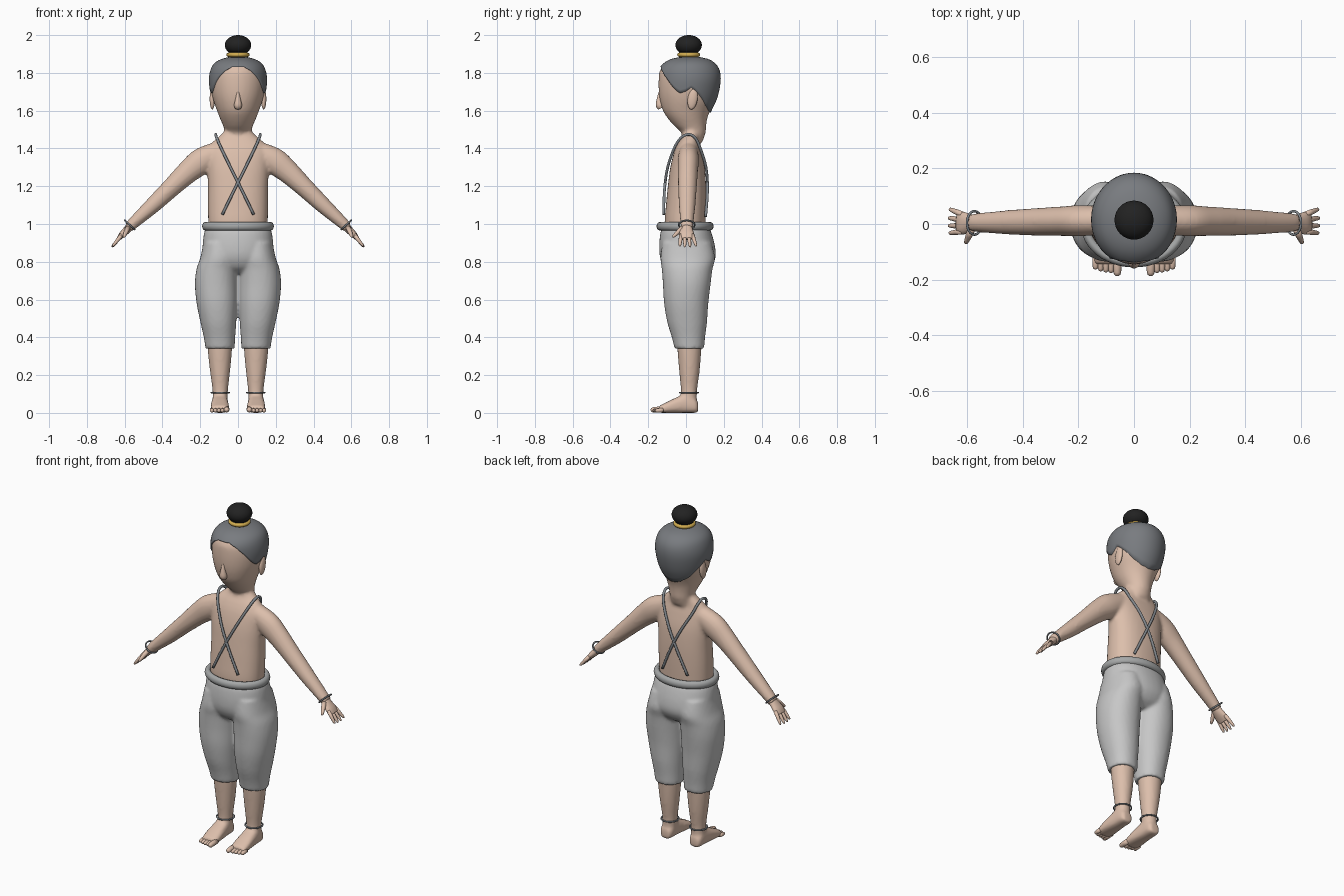
import bpy, bmesh, math
from mathutils import Vector

if "Cube" in bpy.data.objects:
    bpy.data.objects.remove(bpy.data.objects["Cube"])

X, Y, Z = Vector((1, 0, 0)), Vector((0, 1, 0)), Vector((0, 0, 1))


def mat(name, r, g, b):
    m = bpy.data.materials.new(name)
    m.diffuse_color = (r, g, b, 1)
    m.use_nodes = True
    m.node_tree.nodes["Principled BSDF"].inputs["Base Color"].default_value = m.diffuse_color
    return m


SKIN = mat("skin", .72, .52, .41)
CLOTH = mat("pale cloth", .57, .57, .57)
BAND = mat("waistband grey", .38, .39, .39)
CORD = mat("cord grey", .22, .24, .26)
HAIR = mat("grey hair", .19, .2, .215)
BLACK = mat("black bun", .016, .016, .016)
GOLD = mat("gold", .65, .42, .08)


def finish(bm, name, material, remesh=0, smooth=4):
    bmesh.ops.recalc_face_normals(bm, faces=bm.faces)
    for f in bm.faces:
        f.smooth = True
    me = bpy.data.meshes.new(name)
    bm.to_mesh(me)
    bm.free()
    me.materials.append(material)
    ob = bpy.data.objects.new(name, me)
    bpy.context.collection.objects.link(ob)
    if remesh:
        r = ob.modifiers.new("fuse", 'REMESH')
        r.mode = 'VOXEL'
        r.voxel_size = remesh
        r.use_smooth_shade = True
        s = ob.modifiers.new("soften", 'SMOOTH')
        s.factor = .5
        s.iterations = smooth
    return ob


def resample(rows, k=4):
    """Catmull-Rom through rows of numbers."""
    out, n = [], len(rows)
    for i in range(n - 1):
        p = [rows[max(0, min(n - 1, i + j))] for j in (-1, 0, 1, 2)]
        for q in range(k):
            t = q / k
            out.append(tuple(.5 * (2 * b + (c - a) * t + (2 * a - 5 * b + 4 * c - d) * t * t
                                   + (3 * b - a - 3 * c + d) * t ** 3) for a, b, c, d in zip(*p)))
    return out + [tuple(rows[-1])]


def loft(bm, rings, n=32, power=2.0, closed=False):
    """Skin rings of (centre, half axis u, half axis v)."""
    loops = []
    for c, u, v in rings:
        loop = []
        for i in range(n):
            a = 2 * math.pi * i / n
            ca, sa = math.cos(a), math.sin(a)
            cu = math.copysign(abs(ca) ** (2 / power), ca)
            sv = math.copysign(abs(sa) ** (2 / power), sa)
            loop.append(bm.verts.new(Vector(c) + u * cu + v * sv))
        loops.append(loop)
    pairs = list(zip(loops, loops[1:] + loops[:1]))
    for a, b in pairs if closed else pairs[:-1]:
        for i in range(n):
            bm.faces.new((a[i], a[(i + 1) % n], b[(i + 1) % n], b[i]))
    if not closed:
        bm.faces.new(loops[0])
        bm.faces.new(loops[-1])


def column(bm, rows, power=2.0, n=40):
    """Upright loft from rows (z, cx, cy, rx, ry)."""
    loft(bm, [((r[1], r[2], r[0]), X * r[3], Y * r[4]) for r in resample(rows)], n, power)


def limb(bm, rows, ref, k=4, n=16):
    """Tube along rows (x, y, z, radius along ref, other radius)."""
    pts = resample(rows, k)
    rings = []
    for i, p in enumerate(pts):
        a, b = pts[max(0, i - 1)], pts[min(len(pts) - 1, i + 1)]
        d = (Vector(b[:3]) - Vector(a[:3])).normalized()
        u = (ref - d * ref.dot(d)).normalized()
        rings.append((p[:3], u * p[3], d.cross(u) * p[4]))
    loft(bm, rings, n)


def digit(bm, a, b, r0, r1, ref):
    """Round-tipped finger or toe."""
    a, b = Vector(a), Vector(b)
    prof = [(0, r0), (.45, (r0 + r1) / 2 + .0005), (.8, r1), (.94, r1 * .75), (1, r1 * .25)]
    limb(bm, [(*a.lerp(b, t), r, r) for t, r in prof], ref, 1, 12)


def ring(name, material, c, u, v, minor, height=None):
    """Torus with half axes u and v."""
    bm = bmesh.new()
    axis = u.cross(v).normalized()
    rings = []
    for i in range(48):
        a = 2 * math.pi * i / 48
        d = u * math.cos(a) + v * math.sin(a)
        rings.append((Vector(c) + d, d.normalized() * minor, axis * (height or minor)))
    loft(bm, rings, 12, closed=True)
    return finish(bm, name, material)


def ellipsoid(bm, c, r, tilt=0):
    v = bmesh.ops.create_uvsphere(bm, u_segments=32, v_segments=20, radius=1)["verts"]
    for p in v:
        q = Vector((p.co.x * r[0], p.co.y * r[1], p.co.z * r[2]))
        y, z = q.y * math.cos(tilt) - q.z * math.sin(tilt), q.y * math.sin(tilt) + q.z * math.cos(tilt)
        p.co = Vector(c) + Vector((q.x, y, z))


# Body: torso, head, arms, lower legs and feet fused into one skin
HEAD = [(1.43, 0, .03, .068, .055), (1.48, 0, .04, .066, .063), (1.52, 0, .022, .079, .085),
        (1.56, 0, .008, .096, .105), (1.60, 0, .003, .111, .125), (1.65, 0, .008, .129, .145),
        (1.70, 0, .012, .141, .156), (1.76, 0, .016, .147, .161), (1.81, 0, .016, .139, .155),
        (1.845, 0, .018, .119, .13), (1.868, 0, .02, .08, .09), (1.88, 0, .02, .03, .03)]
bm = bmesh.new()
column(bm, HEAD)
column(bm, [(.93, 0, 0, .15, .1), (1.0, 0, -.005, .157, .108), (1.1, 0, 0, .159, .106),
            (1.2, 0, .005, .159, .101), (1.3, 0, .008, .163, .091), (1.38, 0, .01, .163, .073),
            (1.43, 0, .015, .137, .056), (1.465, 0, .025, .098, .046), (1.5, 0, .03, .062, .045)], 2.3)
for s in (1, -1):
    limb(bm, [(s * .1, .014, 1.385, .05, .055), (s * .19, .012, 1.335, .056, .07),
              (s * .26, .01, 1.28, .053, .062), (s * .34, .008, 1.205, .05, .052),
              (s * .45, .006, 1.1, .044, .043), (s * .54, .005, 1.018, .036, .033),
              (s * .582, .005, .978, .033, .027)], Y, n=24)
    column(bm, [(.42, s * .096, .018, .068, .067), (.33, s * .096, .018, .064, .063),
                (.22, s * .095, .018, .053, .054), (.12, s * .094, .016, .041, .043),
                (.05, s * .095, .015, .04, .043)])
    foot = [(.064, .026, .028), (.045, .038, .04), (0, .042, .05), (-.05, .046, .041),
            (-.10, .049, .029), (-.145, .046, .018)]
    loft(bm, [((s * .096, y, rz), X * rx, Z * rz) for y, rx, rz in resample(foot)], 32, 2.8)
finish(bm, "body", SKIN, .01)

# Nose
bm = bmesh.new()
limb(bm, [(0, -.136, 1.705, .005, .006), (0, -.141, 1.67, .012, .012),
          (0, -.139, 1.63, .021, .021), (0, -.133, 1.612, .016, .014)], X)
finish(bm, "nose", SKIN)

for s, side in ((1, "left"), (-1, "right")):
    # Ear with a raised rim
    bm = bmesh.new()
    ellipsoid(bm, (s * .136, .035, 1.662), (.014, .026, .056), -.15)
    finish(bm, side + "_ear", SKIN)
    # Hand: palm, four fingers, thumb
    bm = bmesh.new()
    limb(bm, [(s * .565, .005, .995, .025, .022), (s * .59, .003, .967, .034, .02),
              (s * .615, .003, .942, .041, .017), (s * .632, .004, .922, .037, .011)], Y)
    for y0, y1, tip in ((.034, .054, .93), (.014, .022, 1), (-.007, -.006, 1), (-.026, -.033, .94)):
        digit(bm, (s * .615, y0, .943), (s * (.615 + .052 * tip), y1, .943 - .065 * tip), .011, .008, Y)
    digit(bm, (s * .583, -.018, .98), (s * .605, -.071, .93), .014, .009, Z)
    finish(bm, side + "_hand", SKIN)
    # Toes, the big one on the inside
    bm = bmesh.new()
    for i in range(5):
        x = .06 + .0185 * i + (.004 if i else 0)
        r = .0115 if i else .0155
        digit(bm, (s * x, -.12, r + .004), (s * x, (-.187, -.176, -.174, -.17, -.163)[i], r), r, r * .9, Z)
    finish(bm, side + "_toes", SKIN)
    # Bracelet and anklet
    across = Vector((.74, 0, .67))
    across.x *= s
    ring(side + "_bracelet", CORD, (s * .573, .004, .995), Y * .042, across * .036, .0045)
    ring(side + "_anklet", CORD, (s * .094, .016, .107), X * .047, Y * .048, .0045)
    # Cord over one shoulder, crossing chest and back
    bm = bmesh.new()
    path = [(.083, -.118, 1.05), (.02, -.114, 1.18), (-.04, -.097, 1.3), (-.093, -.058, 1.41),
            (-.115, -.02, 1.462), (-.118, .02, 1.474), (-.112, .052, 1.452), (-.093, .076, 1.4),
            (-.04, .106, 1.3), (.02, .114, 1.18), (.083, .104, 1.04)]
    limb(bm, [(s * x, y, z, .0075, .0075) for x, y, z in path], X, n=10)
    finish(bm, side + "_cord", CORD)

# Hair cap following the head, with a stepped hairline
TABLE = resample(HEAD, 8)
LINE = [(0, 1.825), (15, 1.825), (30, 1.805), (44, 1.77), (62, 1.715), (74, 1.69), (85, 1.7), (96, 1.72),
        (111, 1.685), (133, 1.63), (156, 1.6), (180, 1.59)]


def interp(rows, t):
    for a, b in zip(rows, rows[1:]):
        if t <= b[0]:
            f = (t - a[0]) / (b[0] - a[0])
            return [p + (q - p) * f for p, q in zip(a, b)]
    return rows[-1]


bm = bmesh.new()
N, M, TOP = 72, 18, 1.8795
rows = []
for j in range(-1, M):
    row = []
    for i in range(N):
        a = 2 * math.pi * i / N
        low = interp(LINE, min(math.degrees(a), 360 - math.degrees(a)))[1]
        z = low + (TOP - low) * math.sin(max(j, 0) / (M - 1) * math.pi / 2)
        _, _, cy, rx, ry = interp(TABLE, z)
        off = -.02 if j < 0 else .007
        lift = .006 * (z - 1.59) / .29
        row.append(bm.verts.new(((rx + off) * math.sin(a), cy - (ry + off) * math.cos(a), z + lift)))
    rows.append(row)
for a, b in zip(rows, rows[1:]):
    for i in range(N):
        bm.faces.new((a[i], a[(i + 1) % N], b[(i + 1) % N], b[i]))
bm.faces.new(rows[-1])
finish(bm, "hair_cap", HAIR)

# Top bun and its gold tie
bm = bmesh.new()
ellipsoid(bm, (0, .014, 1.947), (.07, .07, .053))
column(bm, [(1.87, 0, .014, .05, .05), (1.93, 0, .014, .05, .05)])
finish(bm, "hair_bun", BLACK)
ring("bun_tie", GOLD, (0, .014, 1.896), X * .05, Y * .05, .011)

# Baggy knee-length trousers
bm = bmesh.new()
column(bm, [(.985, 0, -.002, .168, .122), (.95, 0, 0, .18, .136), (.88, 0, .006, .188, .148),
            (.82, 0, .01, .188, .146), (.77, 0, .01, .17, .12), (.74, 0, .01, .13, .08)], 2.2)
for s in (1, -1):
    column(bm, [(.9, s * .095, .005, .088, .13), (.82, s * .1, .009, .1, .144),
                (.76, s * .111, .006, .109, .134), (.68, s * .115, .004, .113, .126),
                (.58, s * .111, .001, .108, .117), (.48, s * .104, .006, .095, .105),
                (.4, s * .098, .013, .083, .088), (.34, s * .095, .018, .077, .078)], 2.15)
finish(bm, "trousers", CLOTH, .01, 3)

# Rolled waistband
ring("waistband", BAND, (0, -.005, .988), X * .172, Y * .133, .018, .023)
